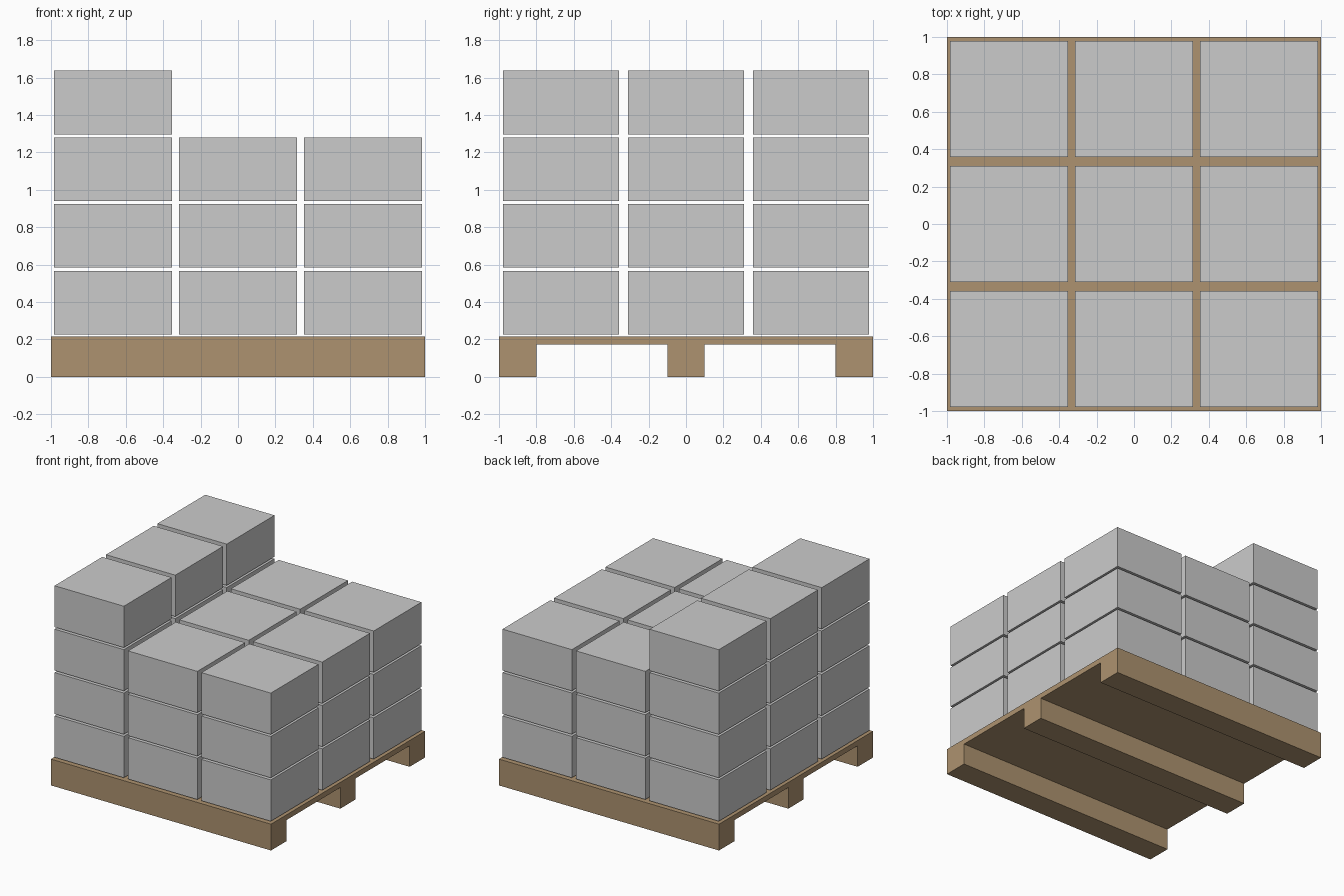
import bpy, bmesh

if "Cube" in bpy.data.objects:
    bpy.data.objects.remove(bpy.data.objects["Cube"])


def colour(name, rgb):
    mat = bpy.data.materials.new(name)
    mat.diffuse_color = (*rgb, 1)
    mat.use_nodes = True
    mat.node_tree.nodes["Principled BSDF"].inputs["Base Color"].default_value = mat.diffuse_color
    return mat


def add_object(name, bm, mat=None):
    mesh = bpy.data.meshes.new(name)
    bmesh.ops.recalc_face_normals(bm, faces=bm.faces)
    bm.to_mesh(mesh)
    bm.free()
    obj = bpy.data.objects.new(name, mesh)
    bpy.context.collection.objects.link(obj)
    if mat:
        mesh.materials.append(mat)
    return obj


def add_box(name, centre, size):
    bm = bmesh.new()
    bmesh.ops.create_cube(bm, size=1)
    bmesh.ops.scale(bm, vec=size, verts=bm.verts)
    obj = add_object(name, bm)
    obj.location = centre
    return obj


# Pallet: three-footed end profile extruded along x
wood = colour("wood", (0.42, 0.29, 0.16))
deck_top, deck_bottom = 0.216, 0.173
profile = [(-1, 0), (-0.8, 0), (-0.8, deck_bottom), (-0.1, deck_bottom),
           (-0.1, 0), (0.1, 0), (0.1, deck_bottom), (0.8, deck_bottom),
           (0.8, 0), (1, 0), (1, deck_top), (-1, deck_top)]
bm = bmesh.new()
face = bm.faces.new([bm.verts.new((-1, y, z)) for y, z in profile])
ext = bmesh.ops.extrude_face_region(bm, geom=[face], use_keep_orig=True)
bmesh.ops.translate(bm, vec=(2, 0, 0),
                    verts=[v for v in ext["geom"] if isinstance(v, bmesh.types.BMVert)])
add_object("pallet", bm, wood)

# Cartons: 3 x 3 stacks, the left row one layer taller
size = (0.63, 0.62, 0.34)
pitch, layer_pitch, first_bottom = 0.668, 0.3565, 0.227
for col in range(3):
    layers = 4 if col == 0 else 3
    for row in range(3):
        for layer in range(layers):
            z = first_bottom + size[2] / 2 + layer * layer_pitch
            add_box(f"carton_{col}_{row}_{layer}",
                    ((col - 1) * pitch, (row - 1) * pitch, z), size)
